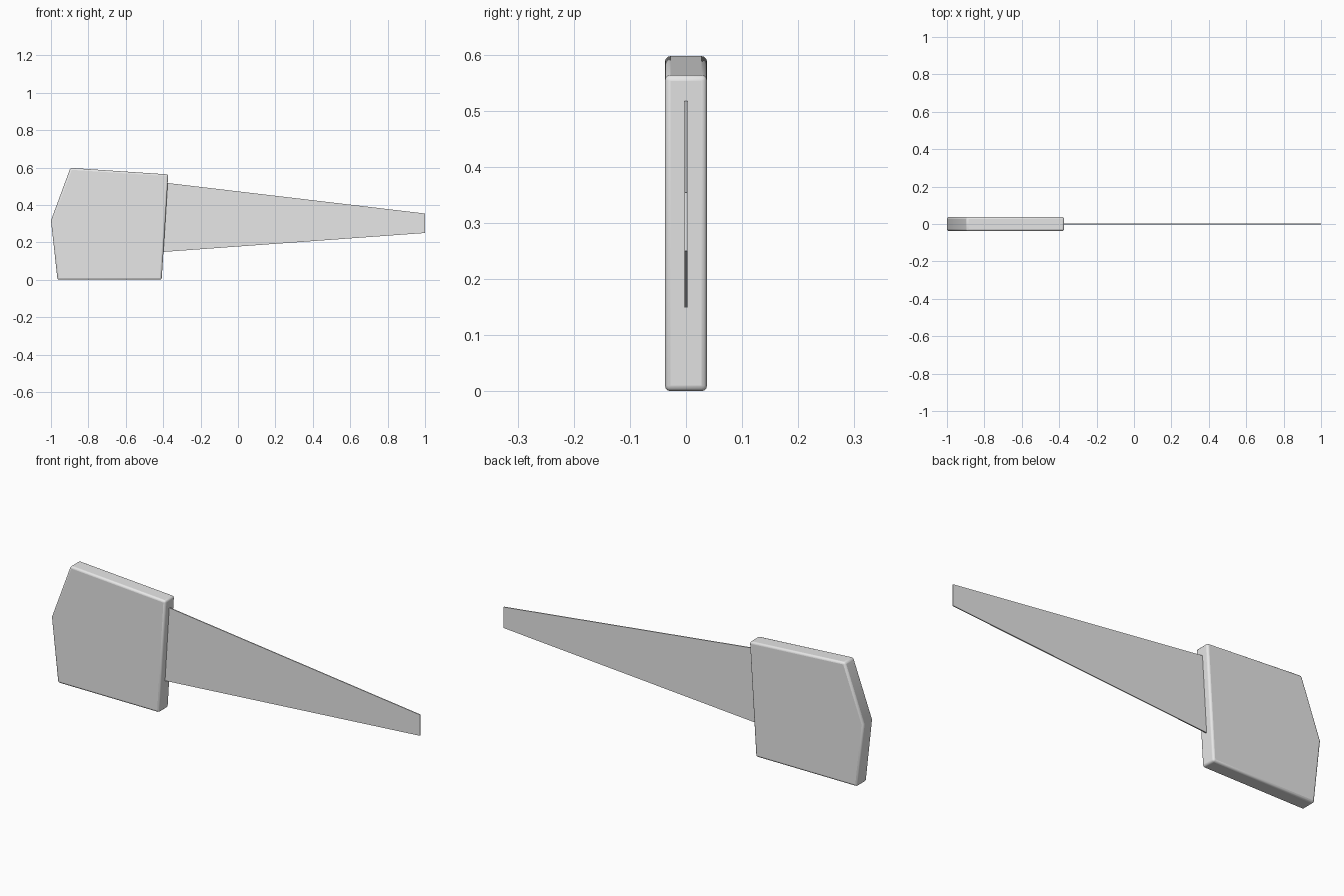
import bpy
import bmesh
import math

cube = bpy.data.objects.get("Cube")
if cube:
    bpy.data.objects.remove(cube, do_unlink=True)

grey = bpy.data.materials.new("light grey")
grey.use_nodes = True
colour = (0.8, 0.8, 0.8, 1)
grey.diffuse_color = colour
grey.node_tree.nodes["Principled BSDF"].inputs["Base Color"].default_value = colour


def plate(name, outline, thickness):
    """Extrude an x-z outline symmetrically about y = 0."""
    bm = bmesh.new()
    face = bm.faces.new([bm.verts.new((x, -thickness / 2, z)) for x, z in outline])
    new = bmesh.ops.extrude_face_region(bm, geom=[face])["geom"]
    verts = [v for v in new if isinstance(v, bmesh.types.BMVert)]
    bmesh.ops.translate(bm, vec=(0, thickness, 0), verts=verts)
    bmesh.ops.recalc_face_normals(bm, faces=bm.faces)
    mesh = bpy.data.meshes.new(name)
    bm.to_mesh(mesh)
    bm.free()
    mesh.materials.append(grey)
    obj = bpy.data.objects.new(name, mesh)
    bpy.context.collection.objects.link(obj)
    return obj


# Thin tapered blade, its root set into the handle
plate("blade", [(-0.41, 0.148), (1, 0.25), (1, 0.354), (-0.41, 0.521)], 0.005)

# Thick handle slab with rounded edges
handle = plate("handle", [(-0.965, 0), (-0.408, 0), (-0.373, 0.563),
                          (-0.896, 0.598), (-1, 0.317)], 0.075)
bevel = handle.modifiers.new("rounded edges", "BEVEL")
bevel.width = 0.01
bevel.segments = 3
bevel.limit_method = "ANGLE"
bevel.angle_limit = math.radians(30)

bpy.ops.object.select_all(action="DESELECT")
handle.select_set(True)
bpy.context.view_layer.objects.active = handle
bpy.ops.object.shade_smooth_by_angle(angle=math.radians(40))
